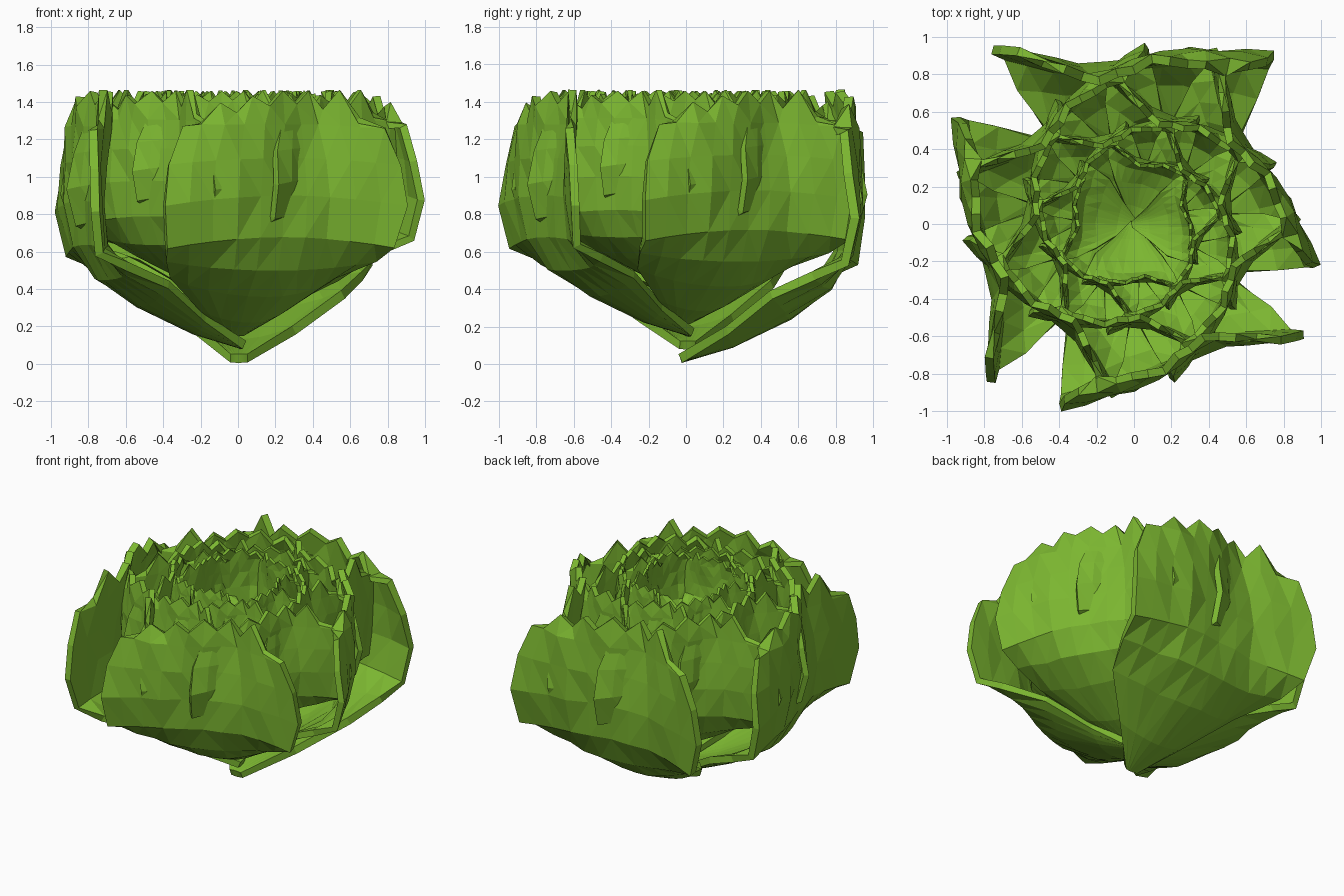
import bpy, bmesh, math, random
from mathutils import Matrix

if "Cube" in bpy.data.objects:
    bpy.data.objects.remove(bpy.data.objects["Cube"])

random.seed(4)
green = bpy.data.materials.new("leaf green")
green.diffuse_color = (0.20, 0.47, 0.03, 1)
green.use_nodes = True
green.node_tree.nodes["Principled BSDF"].inputs["Base Color"].default_value = green.diffuse_color

# Leaf rows from root to tip:
# (distance out, height, left half width, right half width, side shift outward, side lift, ripple)
ROWS = [(-0.03, 0.03, 0.04, 0.05, 0.00, 0.00, 0.0),
        (0.24, 0.11, 0.22, 0.30, -0.02, 0.07, 0.0),
        (0.54, 0.26, 0.46, 0.58, -0.06, 0.11, 0.0),
        (0.74, 0.41, 0.62, 0.67, -0.05, 0.06, 0.01),
        (0.83, 0.60, 0.71, 0.73, 0.04, -0.06, 0.02),
        (0.86, 0.84, 0.75, 0.75, 0.08, -0.06, 0.03),
        (0.86, 1.06, 0.71, 0.72, 0.06, -0.04, 0.04),
        (0.84, 1.26, 0.61, 0.63, 0.03, -0.02, 0.045),
        (0.83, 1.43, 0.46, 0.48, 0.01, 0.00, 0.05)]
COLS = 10

# One ruffled leaf, cupped upward
bm = bmesh.new()
grid = []
for i, (y, z, wl, wr, out, lift, rip) in enumerate(ROWS):
    row = []
    for j in range(COLS + 1):
        t = 2 * j / COLS - 1
        edge = abs(t) == 1
        x = t * (wr if t > 0 else wl)
        yy = y + out * t * t + rip * math.sin(math.pi * 1.2 * t)
        zz = z + lift * t * t
        if i > 1:
            yy += random.uniform(-0.02, 0.02)
        if i == len(ROWS) - 1:                       # ragged top rim
            zz += (0.05 if j % 2 else -0.04) + random.uniform(-0.03, 0.02)
            zz -= 0.08 * t ** 4 + 0.06 * max(t, 0)
        elif edge and i > 1:                         # ragged sides
            x *= random.uniform(0.96, 1.02)
            yy += random.uniform(-0.02, 0.02)
        row.append(bm.verts.new((x, yy, zz)))
    grid.append(row)
for a, b in zip(grid, grid[1:]):
    for j in range(COLS):
        bm.faces.new((a[j], a[j + 1], b[j + 1], b[j]))
bmesh.ops.triangulate(bm, faces=bm.faces[:])
leaf = bpy.data.meshes.new("leaf")
bm.to_mesh(leaf)
bm.free()
leaf.materials.append(green)

# Spiral of leaves, each turned and shrunk toward the crown
CROWN, TURN, SHRINK, COUNT = 1.46, math.radians(98.9), 0.95, 22
for k in range(COUNT):
    ob = bpy.data.objects.new(f"leaf_{k + 1}", leaf)
    bpy.context.collection.objects.link(ob)
    up = Matrix.Translation((0, 0, CROWN))
    ob.matrix_world = (up @ Matrix.Rotation(TURN * k, 4, 'Z')
                       @ Matrix.Scale(SHRINK ** k, 4) @ up.inverted())
    sol = ob.modifiers.new("thickness", 'SOLIDIFY')
    sol.thickness = 0.05
    sol.offset = 0
